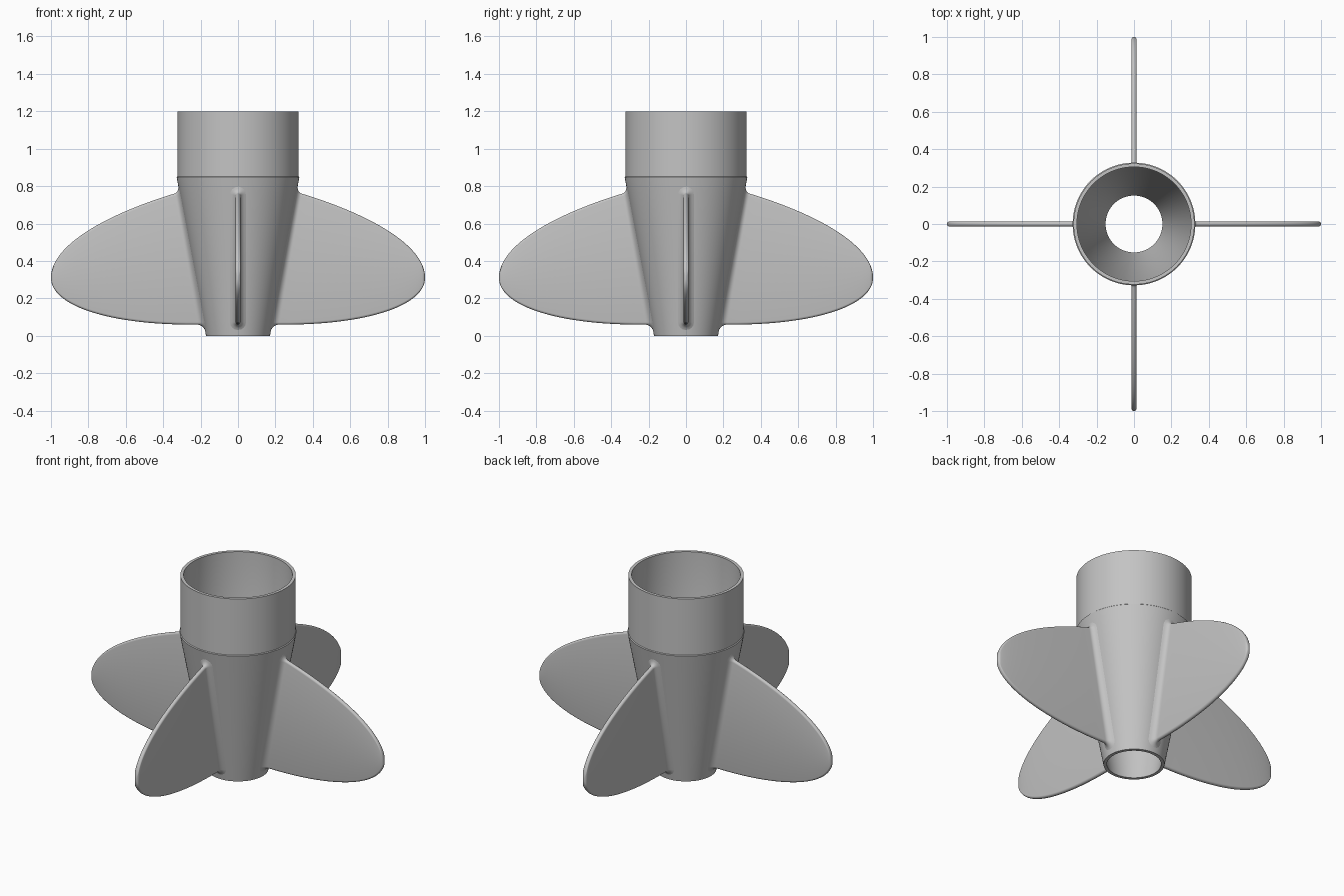
import bpy, bmesh, math
from mathutils import Vector

cube = bpy.data.objects.get("Cube")
if cube:
    bpy.data.objects.remove(cube)

grey = bpy.data.materials.new("plain_grey")
grey.use_nodes = True
colour = (0.55, 0.55, 0.55, 1)
grey.diffuse_color = colour
grey.node_tree.nodes["Principled BSDF"].inputs["Base Color"].default_value = colour


def finish(bm, name, angle):
    """Turn a bmesh into a smooth shaded object."""
    bmesh.ops.recalc_face_normals(bm, faces=bm.faces)
    mesh = bpy.data.meshes.new(name)
    bm.to_mesh(mesh)
    bm.free()
    mesh.materials.append(grey)
    obj = bpy.data.objects.new(name, mesh)
    bpy.context.collection.objects.link(obj)
    bpy.ops.object.select_all(action='DESELECT')
    obj.select_set(True)
    bpy.context.view_layer.objects.active = obj
    bpy.ops.object.shade_smooth_by_angle(angle=math.radians(angle))
    return obj


def bridge(bm, a, b):
    """Join two closed rings of vertices with quads."""
    for i in range(len(a)):
        j = (i + 1) % len(a)
        bm.faces.new((a[i], a[j], b[j], b[i]))


# Hollow body: tapered lower cone, small lip, straight collar
SIDES = 96
profile = [(0.171, 0), (0.328, 0.848), (0.3235, 0.852), (0.3235, 1.2),
           (0.305, 1.2), (0.305, 0.85), (0.152, 0)]
bm = bmesh.new()
rings = []
for r, z in profile:
    angles = [math.tau * i / SIDES for i in range(SIDES)]
    rings.append([bm.verts.new((r * math.cos(a), r * math.sin(a), z)) for a in angles])
for i, ring in enumerate(rings):
    bridge(bm, ring, rings[(i + 1) % len(rings)])
finish(bm, "hollow_body", 30)


# Fins: lofted from the cone wall to the tip, with a fillet at the root
HALF, FILLET, CAP = 0.013, 0.036, 8
LOWER = [Vector(p) for p in ((0.182, 0.06), (0.65, 0.05), (1, 0.15), (1, 0.31))]
UPPER = [Vector(p) for p in ((0.313, 0.768), (0.65, 0.67), (1, 0.5), (1, 0.31))]


def bezier(p, u):
    w = 1 - u
    return p[0] * w**3 + p[1] * 3 * w * w * u + p[2] * 3 * w * u * u + p[3] * u**3


def section(u):
    """Rounded slot across the fin, as a list of points."""
    low, high = bezier(LOWER, u), bezier(UPPER, u)
    along = (high - low).normalized()
    gap = max(0, FILLET - (low.x - LOWER[0].x))
    flare = FILLET - math.sqrt(FILLET**2 - gap**2)
    low, high = low - along * flare, high + along * flare
    half = HALF + flare
    near_tip = max(0, (low.x + high.x) / 2 - (1 - HALF)) / HALF
    half *= math.sqrt(max(0, 1 - near_tip**2))
    half = min(half, (high - low).length / 2)
    points = []
    for end, sign in ((low, 1), (high, -1)):
        centre = end + along * half * sign
        for i in range(CAP + 1):
            a = math.pi * i / CAP
            p = centre - along * half * sign * math.sin(a)
            y = half * math.cos(a) * sign
            # wrap the root round the body
            sag = p.x - math.sqrt(max(0, p.x**2 - y * y))
            points.append((p.x - sag - (0.002 if u == 0 else 0), y, p.y))
    return points


root = [0.028 * (i / 10)**1.5 for i in range(10)]
blade = [0.028 + 0.968 * math.sin(math.pi / 2 * i / 40) for i in range(41)]
for k, name in enumerate(("left_fin", "back_fin", "right_fin", "front_fin")):
    bm = bmesh.new()
    loops = [[bm.verts.new(p) for p in section(u)] for u in root + blade]
    for a, b in zip(loops, loops[1:]):
        bridge(bm, a, b)
    tip = bm.verts.new((1, 0, LOWER[3].y))
    last = loops[-1]
    for i, v in enumerate(last):
        bm.faces.new((v, last[(i + 1) % len(last)], tip))
    fin = finish(bm, name, 60)
    fin.rotation_euler.z = k * math.pi / 2
